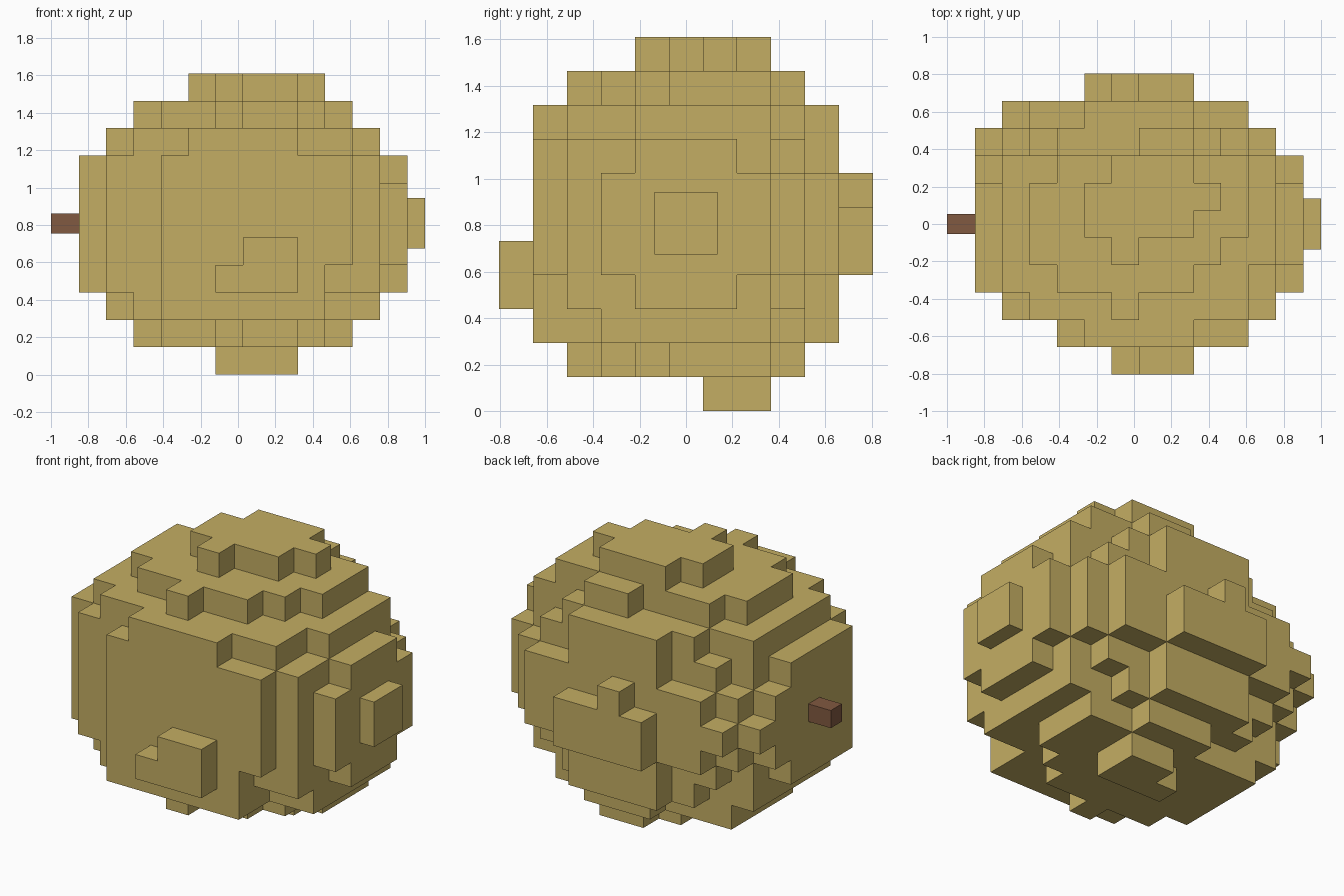
import bpy, bmesh
from mathutils import Vector

if "Cube" in bpy.data.objects:
    bpy.data.objects.remove(bpy.data.objects["Cube"])

CELL = 1.61 / 11                          # edge of one block
ORIGIN = Vector((-0.851, -0.805, 0))      # corner of the block grid
MID = 5                                   # middle row and middle layer


def material(name, *rgb):
    m = bpy.data.materials.new(name)
    m.diffuse_color = (*rgb, 1)
    m.use_nodes = True
    m.node_tree.nodes["Principled BSDF"].inputs["Base Color"].default_value = m.diffuse_color
    return m


def finish(name, bm, mat):
    me = bpy.data.meshes.new(name)
    bm.to_mesh(me)
    bm.free()
    me.materials.append(mat)
    ob = bpy.data.objects.new(name, me)
    bpy.context.collection.objects.link(ob)


def peg(name, x0, x1, z, width, mat):
    """Square peg lying along x."""
    bm = bmesh.new()
    bmesh.ops.create_cube(bm, size=1)
    for v in bm.verts:
        v.co = Vector(((x0 + x1) / 2 + v.co.x * (x1 - x0),
                       v.co.y * width, z + v.co.z * width))
    finish(name, bm, mat)


def block_shell(name, cells, mat):
    """Outer skin of a set of grid blocks."""
    bm = bmesh.new()
    corners = {}
    for c in cells:
        for axis in range(3):
            u, w = (axis + 1) % 3, (axis + 2) % 3
            for side in (0, 1):
                n = list(c)
                n[axis] += 2 * side - 1
                if tuple(n) in cells:
                    continue
                quad = []
                for du, dw in ((0, 0), (1, 0), (1, 1), (0, 1)):
                    p = list(c)
                    p[axis] += side
                    p[u] += du
                    p[w] += dw
                    p = tuple(p)
                    if p not in corners:
                        corners[p] = bm.verts.new(ORIGIN + Vector(p) * CELL)
                    quad.append(corners[p])
                bm.faces.new(quad if side else quad[::-1])
    finish(name, bm, mat)


# Rounded body: every block inside a slightly stretched ball
cells = {(i, j, k)
         for i in range(12) for j in range(1, 10) for k in range(1, 10)
         if 0.8 * (i - 5.5) ** 2 + (j - MID) ** 2 + (k - MID) ** 2 < 29.9}


def row(j, lo, hi, *layers):
    """Make row j run from column lo to hi in the given layers."""
    for k in layers:
        cells.difference_update({(i, j, k) for i in range(12)})
        cells.update({(i, j, k) for i in range(lo, hi + 1)})


def ring(j, lo, hi, d):
    """The same row at equal distance above and below the middle."""
    row(j, lo, hi, MID - d, MID + d)


# Uneven edges of the body, mirrored top and bottom
for d in range(3):
    ring(1, 3, 9, d)
ring(3, 0, 10, 2)
ring(8, 2, 9, 2)
ring(9, 4, 7, 2)
ring(8, 3, 8, 3)
ring(2, 5, 5, 4)
ring(3, 3, 7, 4)
ring(4, 2, 8, 4)
ring(8, 5, 7, 4)

# Single missing and extra blocks
cells -= {(9, 1, 3), (9, 2, 2), (10, 3, 8), (5, 8, 9), (2, 7, 9)}
cells |= {(3, 1, 2), (8, 1, 2), (0, 8, 5), (1, 9, 5)}

# Top cap
row(4, 5, 5, 10)
row(5, 4, 7, 10)
row(6, 4, 8, 10)
row(7, 5, 7, 10)
# Bottom foot
row(6, 5, 7, 0)
row(7, 6, 7, 0)
# Front patch
row(0, 5, 7, 3)
row(0, 6, 7, 4)
# Back patch
row(10, 4, 7, 4, 5)
row(10, 5, 5, 6)

tan = material("tan_skin", 0.55, 0.42, 0.125)
brown = material("brown_stem", 0.22, 0.10, 0.052)
block_shell("fruit_body", cells, tan)
peg("end_knob", 0.9, 1, 0.808, 0.27, tan)
peg("stem", -1, -0.848, 0.808, 0.106, brown)
